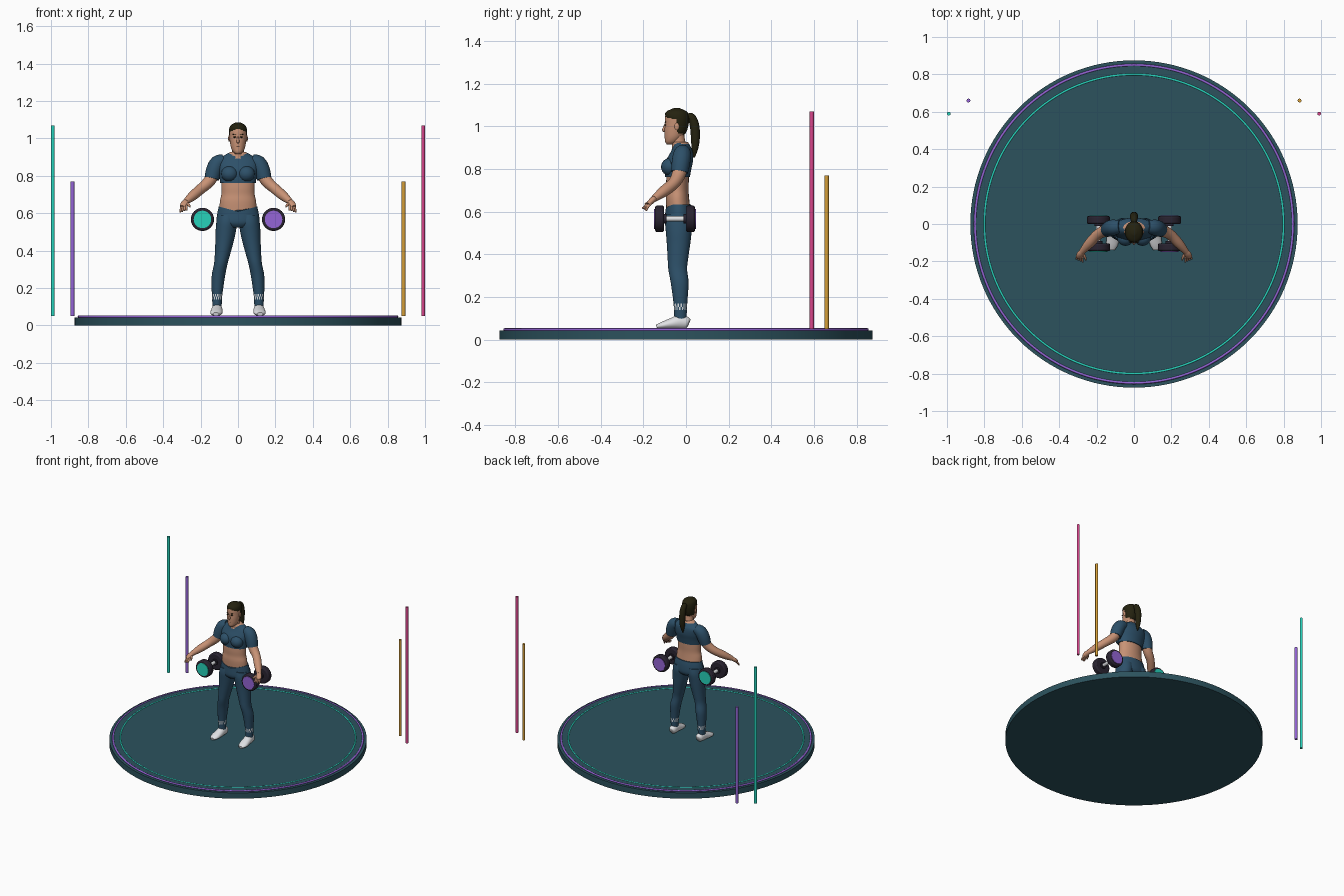
import bpy, bmesh, math
from mathutils import Vector

cube = bpy.data.objects.get("Cube")
if cube:
    bpy.data.objects.remove(cube, do_unlink=True)


def material(name, r, g, b):
    m = bpy.data.materials.new(name)
    m.diffuse_color = (r, g, b, 1)
    m.use_nodes = True
    m.node_tree.nodes["Principled BSDF"].inputs["Base Color"].default_value = (r, g, b, 1)
    return m


CLOTH = material("navy cloth", .026, .08, .14)
DECK = material("slate deck", .025, .085, .11)
SKIN = material("skin", .58, .29, .18)
HAIR = material("dark hair", .018, .016, .005)
PALE = material("pale grey", .75, .76, .78)
TEAL = material("teal", .02, .65, .5)
PURPLE = material("purple", .3, .13, .68)
PINK = material("pink", .68, .06, .26)
AMBER = material("amber", .66, .34, .04)
IRON = material("dark iron", .022, .017, .03)


def finish(obj, name, *mats, angle=50):
    obj.name = name
    obj.data.name = name
    for m in mats:
        obj.data.materials.append(m)
    bpy.ops.object.select_all(action="DESELECT")
    obj.select_set(True)
    bpy.context.view_layer.objects.active = obj
    bpy.ops.object.shade_smooth_by_angle(angle=math.radians(angle))
    return obj


def smooth_path(rows, steps):
    """Catmull-Rom interpolation through every row."""
    rows = [Vector(r) for r in rows]
    out = []
    for i in range(len(rows) - 1):
        a, b, c, d = (rows[max(i - 1, 0)], rows[i], rows[i + 1],
                      rows[min(i + 2, len(rows) - 1)])
        for k in range(steps):
            t = k / steps
            out.append(.5 * (2 * b + (c - a) * t + (2 * a - 5 * b + 4 * c - d) * t * t
                             + (3 * b - a - 3 * c + d) * t ** 3))
    return out + [rows[-1]]


def loft(name, rows, *mats, side=1, level=False, sides=24, steps=4, rule=None, shape=None):
    """Rows are x, y, z, half width, half depth; level keeps rings horizontal."""
    path = smooth_path(rows, steps)
    bm = bmesh.new()
    rings = []
    for i, p in enumerate(path):
        centre = Vector(p[:3])
        ahead = Vector(path[min(i + 1, len(path) - 1)][:3])
        behind = Vector(path[max(i - 1, 0)][:3])
        along = Vector((0, 0, 1)) if level else (ahead - behind).normalized()
        u = Vector((1, 0, 0))
        u = (u - along * u.dot(along)).normalized()
        v = along.cross(u)
        ring = []
        for k in range(sides):
            a = math.tau * k / sides
            co = centre + u * math.cos(a) * p[3] + v * math.sin(a) * p[4]
            ring.append(bm.verts.new((co.x * side, co.y, co.z)))
        rings.append(ring)
    for j, (low, high) in enumerate(zip(rings, rings[1:])):
        for k in range(sides):
            n = (k + 1) % sides
            f = bm.faces.new((low[k], low[n], high[n], high[k]))
            if rule:
                f.material_index = rule(f.calc_center_median(), j + k)
    for ring in (rings[0], rings[-1]):
        f = bm.faces.new(ring)
        if rule:
            f.material_index = rule(f.calc_center_median(), 0)
    if shape:
        shape(bm)
    bmesh.ops.recalc_face_normals(bm, faces=bm.faces)
    mesh = bpy.data.meshes.new(name)
    bm.to_mesh(mesh)
    bm.free()
    obj = bpy.data.objects.new(name, mesh)
    bpy.context.collection.objects.link(obj)
    return finish(obj, name, *mats)


def tube(name, points, mat, **kw):
    return loft(name, [(*p, p[-1]) for p in points], mat, **kw)


def blob(name, loc, scale, mat):
    bpy.ops.mesh.primitive_uv_sphere_add(segments=20, ring_count=12, location=loc)
    bpy.context.object.scale = scale
    return finish(bpy.context.object, name, mat)


def cylinder(name, loc, radius, depth, mat, along_y=False, sides=24, bevel=0):
    bpy.ops.mesh.primitive_cylinder_add(vertices=sides, radius=radius, depth=depth, location=loc,
                                        rotation=(math.pi / 2 if along_y else 0, 0, 0))
    obj = bpy.context.object
    if bevel:
        mod = obj.modifiers.new("soft edge", "BEVEL")
        mod.width, mod.segments = bevel, 2
    return finish(obj, name, mat, angle=35)


# Round stage with two glowing rings
cylinder("stage_base", (0, 0, .0215), .875, .043, DECK, sides=128)
cylinder("stage_deck", (0, 0, .025), .845, .05, DECK, sides=128)
for name, radius, thick, mat in (("outer_ring", .85, .007, PURPLE), ("inner_ring", .8, .006, TEAL)):
    bpy.ops.mesh.primitive_torus_add(major_radius=radius, minor_radius=thick, location=(0, 0, .047),
                                     major_segments=128, minor_segments=8)
    finish(bpy.context.object, name, mat)

# Light poles
for name, x, y, top, mat in (("tall_pole_right", -.99, .59, 1.07, TEAL),
                             ("short_pole_right", -.885, .66, .77, PURPLE),
                             ("short_pole_left", .885, .66, .77, AMBER),
                             ("tall_pole_left", .99, .59, 1.07, PINK)):
    cylinder(name, (x, y, (top + .05) / 2), .01, top - .05, mat, sides=16)

# Bare midriff and neck
loft("midriff", [(0, -.034, .59, .1, .057), (0, -.04, .66, .097, .055), (0, -.04, .7, .089, .052),
                 (0, -.04, .74, .089, .053), (0, -.038, .8, .09, .052)], SKIN, level=True)
tube("neck", [(0, -.025, .89, .04), (0, -.034, .925, .032), (0, -.042, .98, .031)], SKIN, level=True)


# Crop top with an open neckline
def neckline(c, i):
    return 1 if c.z > (.89 + abs(c.x) * .7 if c.y < -.025 else .918) else 0


loft("crop_top", [(0, -.04, .762, .095, .058), (0, -.037, .8, .1, .062), (0, -.03, .84, .108, .063),
                  (0, -.02, .88, .108, .052), (0, -.02, .905, .08, .042), (0, -.026, .928, .04, .034)],
     CLOTH, SKIN, level=True, sides=40, steps=6, rule=neckline)


# Leggings waist dips at the front
def dip(bm):
    for v in bm.verts:
        if v.co.z > .6 and v.co.y < -.035:
            v.co.z -= .026 * (v.co.z - .6) / .035 * max(0, 1 - abs(v.co.x) / .1)


loft("leggings_hips", [(0, -.033, .525, .07, .05), (0, -.033, .55, .113, .066),
                       (0, -.033, .6, .11, .064), (0, -.036, .635, .103, .06)],
     CLOTH, level=True, sides=32, shape=dip)


def ankle_pattern(c, i):
    return int(.137 < c.z < .173 and i % 2 == 0)


for s, label in ((1, "left"), (-1, "right")):
    blob("bust_" + label, (.045 * s, -.075, .81), (.045, .042, .042), CLOTH)

    # Leg and shoe
    loft("leg_" + label, [(.055, -.033, .59, .056, .06), (.06, -.033, .55, .056, .065),
                          (.066, -.034, .5, .054, .06), (.072, -.035, .45, .049, .055),
                          (.083, -.038, .38, .041, .048), (.092, -.039, .33, .036, .044),
                          (.104, -.03, .27, .036, .042), (.11, -.027, .2, .031, .035),
                          (.112, -.026, .14, .026, .03), (.112, -.026, .09, .025, .029)],
         CLOTH, PALE, side=s, level=True, sides=28, rule=ankle_pattern)
    loft("shoe_" + label, [(.11, .014, .076, .014, .018), (.11, .004, .079, .025, .028),
                           (.112, -.03, .083, .029, .033), (.114, -.07, .075, .032, .025),
                           (.117, -.11, .067, .031, .017), (.118, -.138, .061, .016, .009)],
         PALE, side=s)

    # Sleeve, arm and hand
    tube("sleeve_" + label, [(.075, -.015, .882, .034), (.108, -.018, .868, .042),
                             (.128, -.024, .83, .043), (.14, -.03, .785, .039)], CLOTH, side=s)
    tube("arm_" + label, [(.125, -.022, .82, .034), (.155, -.036, .77, .032), (.195, -.058, .733, .028),
                          (.24, -.105, .695, .026), (.28, -.15, .661, .016)], SKIN, side=s)
    loft("palm_" + label, [(.275, -.145, .665, .015, .014), (.287, -.162, .65, .02, .014),
                           (.296, -.178, .634, .016, .01)], SKIN, side=s, sides=16)
    for i in range(4):
        tube(f"finger_{i + 1}_{label}", [(.3 - .008 * i, -.165 - .004 * i, .641, .007),
                                         (.306 - .01 * i, -.181 - .005 * i, .62, .006),
                                         (.31 - .012 * i, -.187 - .006 * i, .604 + .005 * i, .004)],
             SKIN, side=s, sides=8)
    tube("thumb_" + label, [(.276, -.155, .655, .009), (.262, -.177, .643, .007),
                            (.257, -.193, .634, .004)], SKIN, side=s, sides=8)

    # Face details
    blob("ear_" + label, (.047 * s, -.043, 1), (.006, .011, .017), SKIN)
    blob("eye_" + label, (.018 * s, -.0965, 1.007), (.008, .004, .0035), HAIR)
    eyebrow = blob("eyebrow_" + label, (.019 * s, -.0975, 1.02), (.011, .003, .002), HAIR)
    eyebrow.rotation_euler = (0, -.15 * s, -.2 * -s)

    # Dumbbell
    x, z = .19 * s, .567
    accent = PURPLE if s > 0 else TEAL
    cylinder("dumbbell_bar_" + label, (x, -.052, z), .012, .14, PALE, True)
    for end, y, out in (("front", -.124, -1), ("back", .021, 1)):
        cylinder(f"dumbbell_weight_{end}_{label}", (x, y, z), .062, .042, IRON, True, bevel=.008)
        cylinder(f"dumbbell_cap_{end}_{label}", (x, y + out * .022, z), .047, .006, accent, True)
        cylinder(f"dumbbell_collar_{end}_{label}", (x, y - out * .026, z), .022, .012, IRON, True)


# Head with a hair cap that stands slightly proud
def hairline(c, i):
    return int(c.z > 1.053 - abs(c.x) * .4 or (c.y > -.043 and c.z > .96 - c.y * .3))


def lift_hair(bm):
    centre = Vector((0, -.045, 1))
    for v in bm.verts:
        if all(f.material_index for f in v.link_faces):
            v.co = centre + (v.co - centre) * 1.06


loft("head", [(0, -.074, .916, .012, .016), (0, -.067, .928, .026, .031), (0, -.058, .95, .037, .042),
              (0, -.05, .98, .043, .051), (0, -.045, 1.01, .046, .054), (0, -.044, 1.04, .046, .055),
              (0, -.044, 1.065, .038, .046), (0, -.044, 1.081, .012, .014)],
     SKIN, HAIR, level=True, sides=40, steps=5, rule=hairline, shape=lift_hair)
tube("nose", [(0, -.096, 1.012, .004), (0, -.102, .995, .006), (0, -.104, .983, .008),
              (0, -.099, .976, .004)], SKIN, sides=12)
blob("lips", (0, -.097, .957), (.012, .004, .0035), SKIN)
blob("hair_tie", (0, .014, 1.045), (.015, .014, .015), HAIR)
tube("ponytail", [(0, .008, 1.047, .014), (0, .026, 1.043, .019), (0, .04, 1.005, .022),
                  (0, .044, .95, .021), (0, .042, .9, .016), (0, .038, .855, .004)], HAIR, sides=16)
